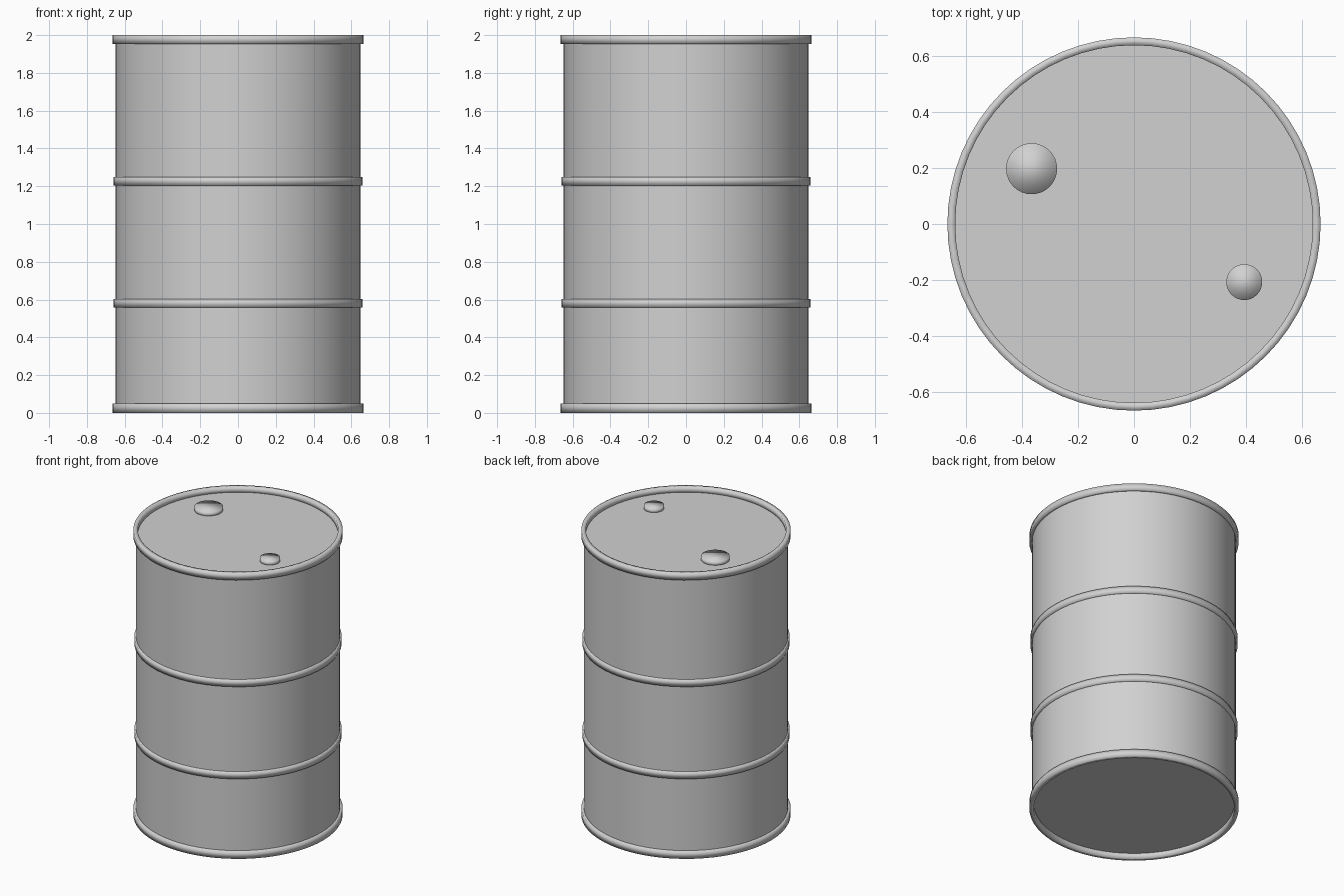
import bpy, bmesh, math

if "Cube" in bpy.data.objects:
    bpy.data.objects.remove(bpy.data.objects["Cube"])

SEG = 64

steel = bpy.data.materials.new("grey_steel")
steel.diffuse_color = (0.64, 0.64, 0.64, 1)
steel.use_nodes = True
steel.node_tree.nodes["Principled BSDF"].inputs["Base Color"].default_value = steel.diffuse_color


def finish(name, bm, loc=(0, 0, 0), sharp=None):
    """Turn a bmesh into a smooth shaded object."""
    bmesh.ops.recalc_face_normals(bm, faces=bm.faces)
    mesh = bpy.data.meshes.new(name)
    bm.to_mesh(mesh)
    bm.free()
    mesh.materials.append(steel)
    ob = bpy.data.objects.new(name, mesh)
    ob.location = loc
    bpy.context.collection.objects.link(ob)
    mesh.shade_smooth()
    if sharp is not None:
        mesh.set_sharp_from_angle(angle=math.radians(sharp))
    return ob


def cylinder(name, r, z0, z1, x=0, y=0, seg=SEG, sharp=None):
    bm = bmesh.new()
    bmesh.ops.create_cone(bm, cap_ends=True, segments=seg,
                          radius1=r, radius2=r, depth=z1 - z0)
    return finish(name, bm, (x, y, (z0 + z1) / 2), sharp)


def ring(name, r0, r1, z0, z1):
    """Closed hoop with a rectangular section."""
    bm = bmesh.new()
    section = [(r0, z0), (r1, z0), (r1, z1), (r0, z1)]
    loops = []
    for i in range(SEG):
        a = 2 * math.pi * i / SEG
        loops.append([bm.verts.new((r * math.cos(a), r * math.sin(a), z))
                      for r, z in section])
    for i in range(SEG):
        p, q = loops[i], loops[(i + 1) % SEG]
        for k in range(4):
            m = (k + 1) % 4
            bm.faces.new((p[k], q[k], q[m], p[m]))
    return finish(name, bm)


# Drum shell with recessed lid and base
cylinder("drum_body", 0.648, 0.037, 1.963, sharp=30)

# Raised end rims
ring("top_rim", 0.637, 0.665, 1.953, 2.0)
ring("bottom_rim", 0.637, 0.665, 0.0, 0.05)

# Rolling hoops
ring("upper_hoop", 0.632, 0.659, 1.203, 1.25)
ring("lower_hoop", 0.632, 0.659, 0.557, 0.604)

# Lid plugs
cylinder("large_plug", 0.091, 1.955, 1.988, -0.365, 0.197, 32)
cylinder("small_plug", 0.064, 1.955, 1.988, 0.393, -0.207, 32)
